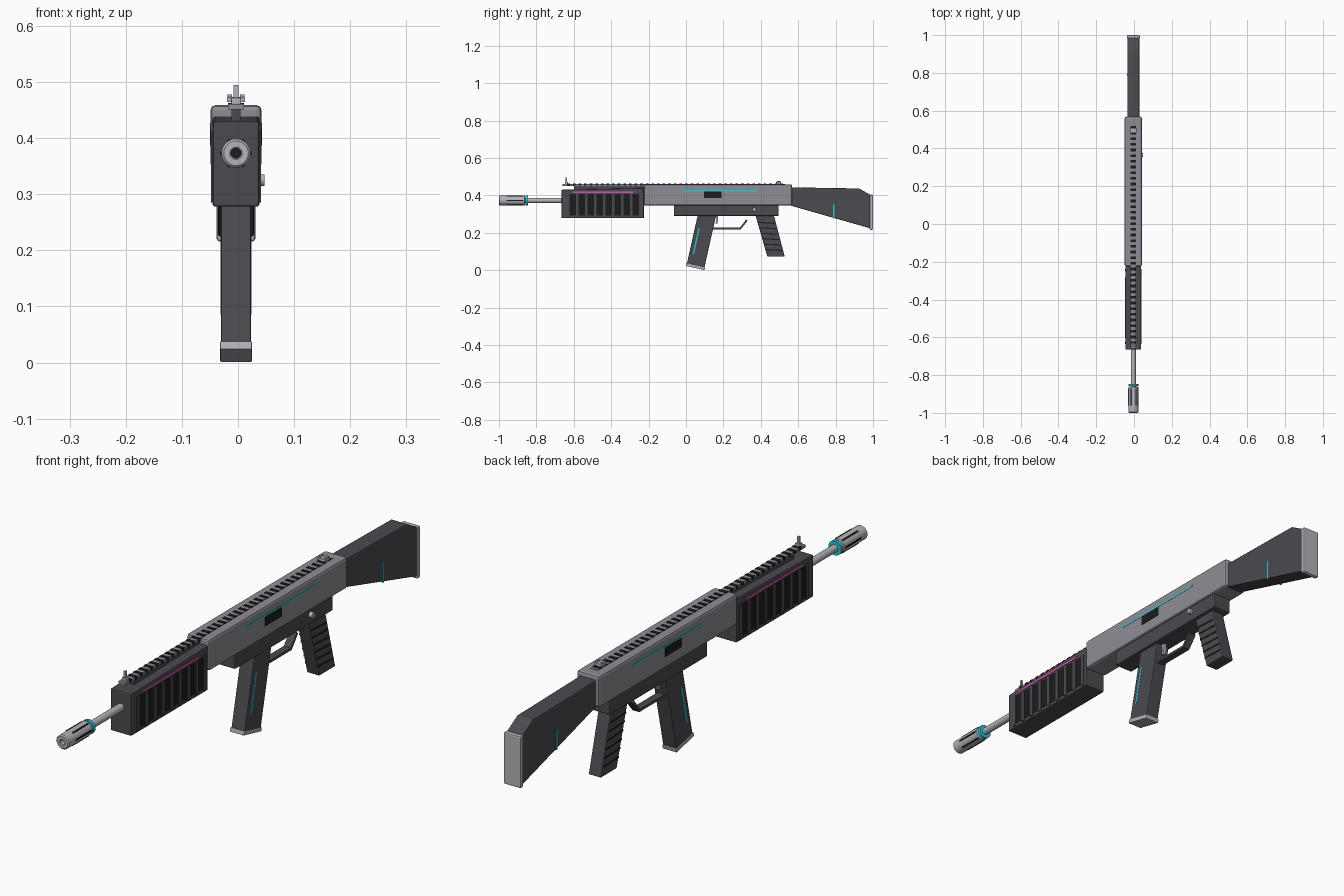
import bpy, bmesh, math
from mathutils import Vector, Matrix

if "Cube" in bpy.data.objects:
    bpy.data.objects.remove(bpy.data.objects["Cube"])

CX = -0.0035          # body centre line; the selector makes the right side wider
BORE = 0.373          # barrel axis height


def mat(name, r, g, b):
    m = bpy.data.materials.new(name)
    m.diffuse_color = (r, g, b, 1)
    m.use_nodes = True
    m.node_tree.nodes["Principled BSDF"].inputs["Base Color"].default_value = m.diffuse_color
    return m


STEEL = mat("steel", 0.27, 0.27, 0.30)
LIGHT = mat("light_metal", 0.45, 0.45, 0.48)
DARK = mat("dark_polymer", 0.07, 0.07, 0.08)
BLACK = mat("black", 0.012, 0.012, 0.014)
CYAN = mat("cyan_glow", 0.02, 0.6, 0.7)
PINK = mat("magenta_glow", 0.7, 0.08, 0.5)


def finish(name, bm, material, bevel=0.0):
    bmesh.ops.recalc_face_normals(bm, faces=bm.faces)
    me = bpy.data.meshes.new(name)
    bm.to_mesh(me)
    bm.free()
    ob = bpy.data.objects.new(name, me)
    bpy.context.collection.objects.link(ob)
    me.materials.append(material)
    if bevel:
        b = ob.modifiers.new("bevel", 'BEVEL')
        b.width, b.segments, b.limit_method = bevel, 2, 'ANGLE'
    return ob


def add_box(bm, x, y, z, tilt=0.0):
    """Box from (min, max) ranges; tilt turns it about x around its centre."""
    c = Vector((sum(x) / 2, sum(y) / 2, sum(z) / 2))
    s = Matrix.Diagonal((x[1] - x[0], y[1] - y[0], z[1] - z[0], 1))
    bmesh.ops.create_cube(bm, size=1, matrix=Matrix.Translation(c) @ Matrix.Rotation(tilt, 4, 'X') @ s)


def box(name, half, y, z, material, bevel=0.0, tilt=0.0):
    bm = bmesh.new()
    add_box(bm, (CX - half, CX + half), y, z, tilt)
    return finish(name, bm, material, bevel)


def profile(name, pts, half, material, bevel=0.0):
    """Side outline in (y, z) extruded across x."""
    bm = bmesh.new()
    f = bm.faces.new([bm.verts.new((CX - half, y, z)) for y, z in pts])
    r = bmesh.ops.extrude_face_region(bm, geom=[f])
    bmesh.ops.translate(bm, vec=(2 * half, 0, 0),
                        verts=[v for v in r["geom"] if isinstance(v, bmesh.types.BMVert)])
    return finish(name, bm, material, bevel)


def side_plates(name, surface, rects, material, proud=0.0015, tilt=0.0):
    """Thin plates mirrored on both flanks; rects are (y0, y1, z0, z1)."""
    bm = bmesh.new()
    for y0, y1, z0, z1 in rects:
        for s in (-1, 1):
            xs = sorted((CX + s * (surface - 0.004), CX + s * (surface + proud)))
            add_box(bm, xs, (y0, y1), (z0, z1), tilt)
    return finish(name, bm, material)


def lathe(name, pts, material, steps=24):
    """(y, radius) outline spun about the bore axis."""
    bm = bmesh.new()
    vs = [bm.verts.new((CX + r, y, BORE)) for y, r in pts]
    es = [bm.edges.new(p) for p in zip(vs, vs[1:])]
    bmesh.ops.spin(bm, geom=vs + es, cent=(CX, 0, BORE), axis=(0, 1, 0),
                   angle=2 * math.pi, steps=steps)
    bmesh.ops.remove_doubles(bm, verts=bm.verts, dist=1e-5)
    ob = finish(name, bm, material)
    bpy.context.view_layer.objects.active = ob
    ob.select_set(True)
    bpy.ops.object.shade_smooth_by_angle(angle=math.radians(35))
    ob.select_set(False)
    return ob


# Barrel, muzzle brake with open bore, glowing collar
lathe("barrel", [(-0.87, 0), (-0.87, 0.0135), (-0.64, 0.0135), (-0.64, 0)], LIGHT)
lathe("muzzle_brake", [(-0.97, 0.009), (-0.998, 0.009), (-1.0, 0.011), (-1.0, 0.022), (-0.996, 0.026),
                       (-0.864, 0.026), (-0.86, 0.022), (-0.86, 0)], LIGHT)
lathe("bore_plug", [(-0.98, 0), (-0.98, 0.0095), (-0.965, 0.0095), (-0.965, 0)], BLACK)
lathe("glow_collar", [(-0.857, 0.012), (-0.857, 0.026), (-0.846, 0.026), (-0.846, 0.012)], CYAN)
bm = bmesh.new()
for k in range(6):
    m = (Matrix.Translation((CX, -0.915, BORE)) @ Matrix.Rotation(k * math.pi / 3, 4, 'Y')
         @ Matrix.Translation((0.024, 0, 0)) @ Matrix.Diagonal((0.007, 0.09, 0.006, 1)))
    bmesh.ops.create_cube(bm, size=1, matrix=m)
finish("muzzle_slots", bm, BLACK)

# Handguard with slots, ribs and accent strip
profile("handguard", [(-0.665, 0.278), (-0.225, 0.278), (-0.225, 0.439), (-0.665, 0.43)], 0.0415, DARK, 0.004)
pitch = 0.048
side_plates("handguard_slots", 0.0415,
            [(-0.622 + i * pitch, -0.588 + i * pitch, 0.292, 0.408) for i in range(8)], BLACK, 0.001)
side_plates("handguard_ribs", 0.0415,
            [(-0.636 + i * pitch, -0.622 + i * pitch, 0.285, 0.41) for i in range(9)], DARK, 0.003)
side_plates("handguard_glow", 0.0415, [(-0.605, -0.28, 0.414, 0.421)], PINK, 0.002)

# Receiver, ejection ports and accent strip
box("upper_receiver", 0.0455, (-0.225, 0.568), (0.345, 0.459), STEEL, 0.009)
box("lower_receiver", 0.0375, (-0.065, 0.495), (0.29, 0.35), DARK, 0.004)
side_plates("ejection_port", 0.0455, [(0.095, 0.19, 0.387, 0.421)], BLACK, 0.001)
side_plates("receiver_glow", 0.0455, [(-0.015, 0.38, 0.422, 0.428)], CYAN, 0.001)

# Top rail with cross slots
box("top_rail", 0.014, (-0.66, 0.53), (0.451, 0.461), STEEL)
bm = bmesh.new()
for i in range(39):
    y = -0.635 + i * 0.03
    add_box(bm, (CX - 0.0145, CX + 0.0145), (y, y + 0.014), (0.452, 0.4625))
finish("rail_slots", bm, BLACK)
box("rail_support", 0.008, (-0.60, -0.22), (0.43, 0.4515), DARK).scale.z = 1.0

# Sights
box("front_sight_base", 0.009, (-0.648, -0.63), (0.46, 0.472), LIGHT, 0.002)
box("front_sight_post", 0.0045, (-0.644, -0.636), (0.465, 0.495), LIGHT, 0.001)
bm = bmesh.new()
add_box(bm, (CX - 0.016, CX + 0.016), (0.482, 0.508), (0.464, 0.473))
add_box(bm, (CX - 0.008, CX + 0.008), (0.482, 0.508), (0.458, 0.466))
for s in (-1, 1):
    add_box(bm, (CX + s * 0.011 - 0.004, CX + s * 0.011 + 0.004), (0.486, 0.504), (0.47, 0.478))
finish("rear_sight", bm, LIGHT, 0.001)

# Tapered stock with butt pad
profile("stock", [(0.56, 0.345), (0.985, 0.224), (0.985, 0.403), (0.925, 0.437), (0.56, 0.443)],
        0.032, DARK, 0.004)
box("butt_pad", 0.0345, (0.982, 1.0), (0.216, 0.404), LIGHT, 0.005)
side_plates("stock_glow", 0.032, [(0.787, 0.793, 0.277, 0.352)], CYAN, 0.001)

# Magazine, base plate and strip, raked forward
RAKE = 0.22
c, s = math.cos(RAKE), math.sin(RAKE)


def raked(u, v):
    """Point u along the depth and v up the magazine from its bottom front corner."""
    return (0.0 + u * c + v * s, 0.023 - u * s + v * c)


def raked_rect(u0, u1, v0, v1):
    return [raked(u0, v0), raked(u1, v0), raked(u1, v1), raked(u0, v1)]


profile("magazine", raked_rect(0.002, 0.098, 0.012, 0.31), 0.027, DARK, 0.003)
profile("magazine_base", raked_rect(-0.002, 0.101, 0, 0.015), 0.0285, LIGHT, 0.002)
side_plates("magazine_glow", 0.027, [(0.0515, 0.0585, 0.085, 0.228)], CYAN, 0.001, -RAKE)

# Pistol grip with side ridges
profile("grip", [(0.37, 0.30), (0.435, 0.072), (0.528, 0.072), (0.468, 0.30)], 0.025, DARK, 0.004)
bm = bmesh.new()
for i in range(6):
    z = 0.105 + i * 0.029
    y = 0.435 - (z - 0.072) * 0.28
    add_box(bm, (CX - 0.0262, CX + 0.0262), (y - 0.001, y + 0.088), (z, z + 0.006), -0.05)
finish("grip_ridges", bm, BLACK)

# Trigger guard, trigger and selector
profile("trigger_guard", [(0.14, 0.218), (0.292, 0.218), (0.329, 0.264), (0.322, 0.271),
                          (0.287, 0.227), (0.14, 0.227)], 0.014, DARK)
profile("trigger", [(0.158, 0.295), (0.172, 0.295), (0.172, 0.265), (0.166, 0.247), (0.158, 0.25), (0.162, 0.268)],
        0.006, LIGHT)
bm = bmesh.new()
bmesh.ops.create_cone(bm, cap_ends=True, segments=16, radius1=0.0105, radius2=0.0105, depth=0.016,
                      matrix=Matrix.Translation((0.0395, 0.365, 0.325)) @ Matrix.Rotation(math.pi / 2, 4, 'Y'))
finish("selector", bm, LIGHT, 0.001)
